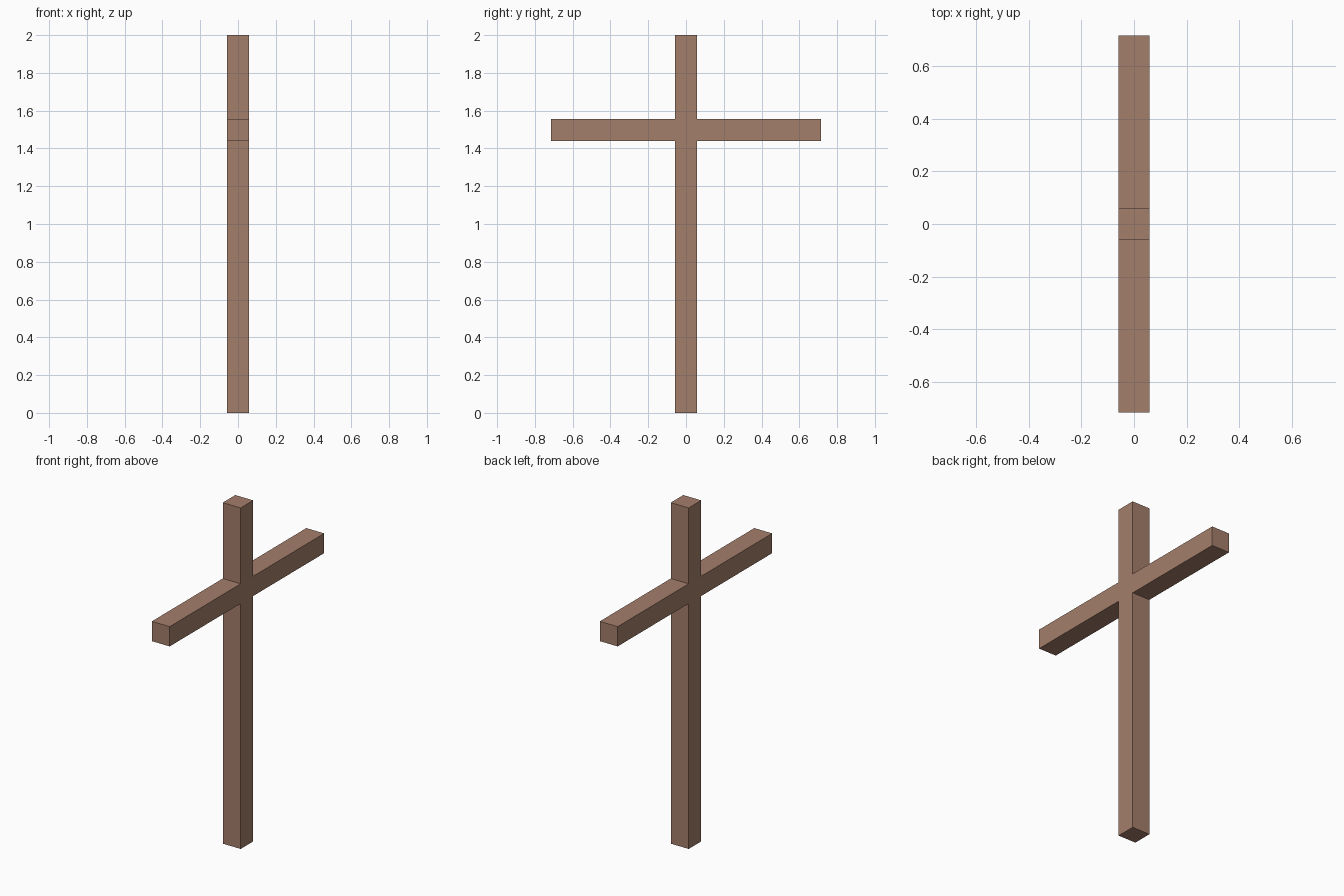
import bpy
import bmesh

if "Cube" in bpy.data.objects:
    bpy.data.objects.remove(bpy.data.objects["Cube"])

HALF = 0.058               # half thickness of both beams
ARM = 0.716                # half span of the crossbar
LOW, HIGH = 1.439, 1.555   # crossbar underside and top
TOP = 2.0

# Right half of the outline (y, z), mirrored to close the profile
right = [(HALF, 0), (HALF, LOW), (ARM, LOW), (ARM, HIGH), (HALF, HIGH), (HALF, TOP)]
outline = right + [(-y, z) for y, z in reversed(right)]

# Post and crossbar as one flush solid, extruded through the thickness
bm = bmesh.new()
face = bm.faces.new([bm.verts.new((-HALF, y, z)) for y, z in outline])
extruded = bmesh.ops.extrude_face_region(bm, geom=[face])["geom"]
verts = [v for v in extruded if isinstance(v, bmesh.types.BMVert)]
bmesh.ops.translate(bm, verts=verts, vec=(2 * HALF, 0, 0))
bmesh.ops.recalc_face_normals(bm, faces=bm.faces)
mesh = bpy.data.meshes.new("wooden_cross")
bm.to_mesh(mesh)
bm.free()

cross = bpy.data.objects.new("wooden_cross", mesh)
bpy.context.collection.objects.link(cross)

# Brown wood
wood = bpy.data.materials.new("brown_wood")
wood.diffuse_color = (0.37, 0.21, 0.145, 1)
wood.use_nodes = True
wood.node_tree.nodes["Principled BSDF"].inputs["Base Color"].default_value = wood.diffuse_color
mesh.materials.append(wood)
